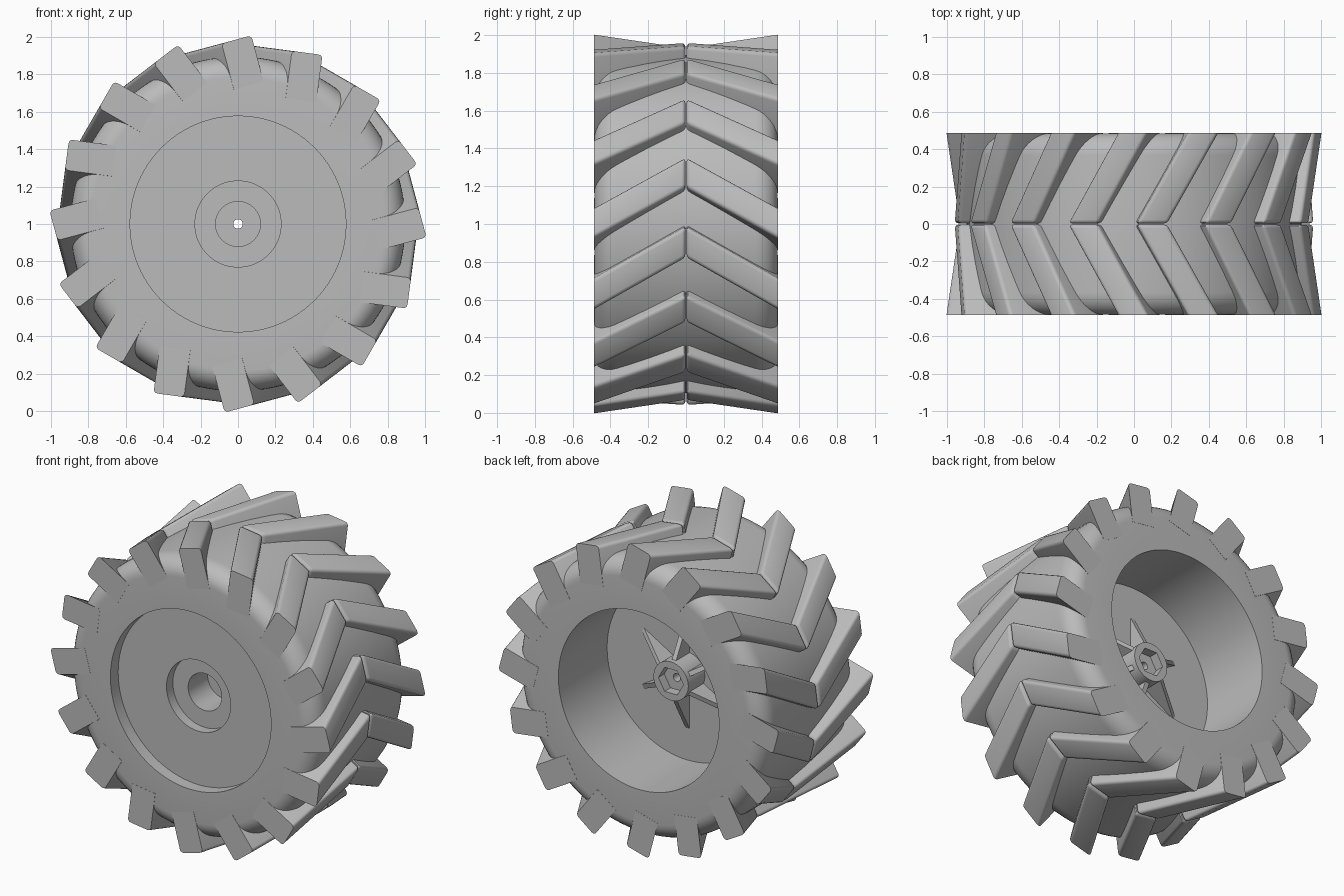
import bpy, bmesh
from math import sin, cos, pi, radians

if "Cube" in bpy.data.objects:
    bpy.data.objects.remove(bpy.data.objects["Cube"])

CENTRE = (0, 0, 1)
HALF = 0.485      # half width of the wheel
BORE = 0.577      # radius where tyre meets rim

grey = bpy.data.materials.new("plain_grey")
grey.use_nodes = True
grey.diffuse_color = (0.5, 0.5, 0.5, 1)
grey.node_tree.nodes["Principled BSDF"].inputs["Base Color"].default_value = (0.5, 0.5, 0.5, 1)


def finish(name, bm, location=CENTRE):
    bmesh.ops.recalc_face_normals(bm, faces=bm.faces)
    mesh = bpy.data.meshes.new(name)
    bm.to_mesh(mesh)
    bm.free()
    mesh.materials.append(grey)
    obj = bpy.data.objects.new(name, mesh)
    obj.location = location
    bpy.context.collection.objects.link(obj)
    return obj


def smooth(obj, angle=30):
    bpy.ops.object.select_all(action='DESELECT')
    obj.select_set(True)
    bpy.context.view_layer.objects.active = obj
    bpy.ops.object.shade_smooth_by_angle(angle=radians(angle))


def lathe(name, profile, sides=96):
    """Spin a closed (radius, y) outline around the axle."""
    bm = bmesh.new()
    rings = []
    for i in range(sides):
        a = 2 * pi * i / sides
        rings.append([bm.verts.new((r * cos(a), y, r * sin(a))) for r, y in profile])
    n = len(profile)
    for i in range(sides):
        here, there = rings[i], rings[(i + 1) % sides]
        for j in range(n):
            k = (j + 1) % n
            bm.faces.new((here[j], here[k], there[k], there[j]))
    return finish(name, bm)


# Tyre body: flat side walls with rounded shoulders
shoulder = [(0.785 + 0.11 * sin(a), HALF - 0.12 + 0.12 * cos(a))
            for a in [pi / 2 * i / 8 for i in range(9)]]
tyre = lathe("tyre", [(BORE, HALF)] + shoulder
             + [(r, -y) for r, y in reversed(shoulder)] + [(BORE, -HALF)])
smooth(tyre)

# Rim: stepped front recess, deep back bore and hub boss with axle hole
WEB_BACK, HUB_BACK = -0.015, 0.155
rim = lathe("rim", [
    (0.025, -0.14), (0.12, -0.14), (0.12, -0.34), (0.23, -0.34), (0.23, -0.405),
    (BORE, -0.405), (BORE, WEB_BACK), (0.125, WEB_BACK), (0.125, HUB_BACK), (0.025, HUB_BACK)])

# Hexagonal socket cut into the back of the hub
bm = bmesh.new()
ends = [[bm.verts.new((0.09 * cos(i * pi / 3), y, 0.09 * sin(i * pi / 3))) for i in range(6)]
        for y in (HUB_BACK - 0.06, HUB_BACK + 0.1)]
for loop in ends:
    bm.faces.new(loop)
for i in range(6):
    k = (i + 1) % 6
    bm.faces.new((ends[0][i], ends[0][k], ends[1][k], ends[1][i]))
cutter = finish("socket_cutter", bm)
cutter.hide_render = True
socket = rim.modifiers.new("socket", 'BOOLEAN')
socket.object = cutter
socket.operation = 'DIFFERENCE'
socket.solver = 'EXACT'
bpy.context.view_layer.objects.active = rim
bpy.ops.object.modifier_apply(modifier="socket")
bpy.data.objects.remove(cutter)
smooth(rim)

# Triangular gussets bracing the hub against the web
for i in range(6):
    bm = bmesh.new()
    outline = [(0.1, WEB_BACK - 0.01), (0.37, WEB_BACK - 0.01), (0.37, WEB_BACK),
               (0.12, HUB_BACK - 0.03), (0.1, HUB_BACK - 0.03)]
    face = bm.faces.new([bm.verts.new((r, y, -0.015)) for r, y in outline])
    out = bmesh.ops.extrude_face_region(bm, geom=[face])["geom"]
    bmesh.ops.translate(bm, vec=(0, 0, 0.03),
                        verts=[v for v in out if isinstance(v, bmesh.types.BMVert)])
    gusset = finish(f"hub_gusset_{i + 1}", bm)
    gusset.rotation_euler.y = -radians(30 + 60 * i)

# Chevron lug: one slanted bar with rounded edges, mirrored across the middle
OUTER, INNER, SLANT = 0.955, 0.70, -0.275
bm = bmesh.new()
corner = {}
for y, shift in ((0.003, 0), (HALF + 0.001, SLANT)):
    for x in (INNER, OUTER):
        for t in (-0.055, 0.11):
            corner[y > 0.1, x > 0.8, t > 0] = bm.verts.new((x, y, t + shift))
F, T = False, True
for axis in range(3):
    for side in (F, T):
        loop = []
        for a, b in ((F, F), (F, T), (T, T), (T, F)):
            key = [a, b]
            key.insert(axis, side)
            loop.append(corner[tuple(key)])
        bm.faces.new(loop)
bmesh.ops.recalc_face_normals(bm, faces=bm.faces)
rounded = []
for e in bm.edges:
    top = all(v.co.x > 0.8 for v in e.verts)
    middle = all(v.co.y < 0.1 for v in e.verts)
    outer_end = all(v.co.y > 0.1 for v in e.verts)
    upright = abs(e.verts[0].co.x - e.verts[1].co.x) > 0.1
    if (top and not outer_end) or (middle and upright):
        rounded.append(e)
bmesh.ops.bevel(bm, geom=rounded, offset=0.02, segments=3, profile=0.5, affect='EDGES')
first = finish("tread_lug_1", bm)
smooth(first, 40)

for i in range(16):
    lug = first
    if i:
        lug = bpy.data.objects.new(f"tread_lug_{i + 1}", first.data)
        lug.location = CENTRE
        bpy.context.collection.objects.link(lug)
    lug.rotation_euler.y = -radians(15 + 22.5 * i)
    mirror = lug.modifiers.new("mirror", 'MIRROR')
    mirror.use_axis = (False, True, False)
    mirror.use_mirror_merge = False
